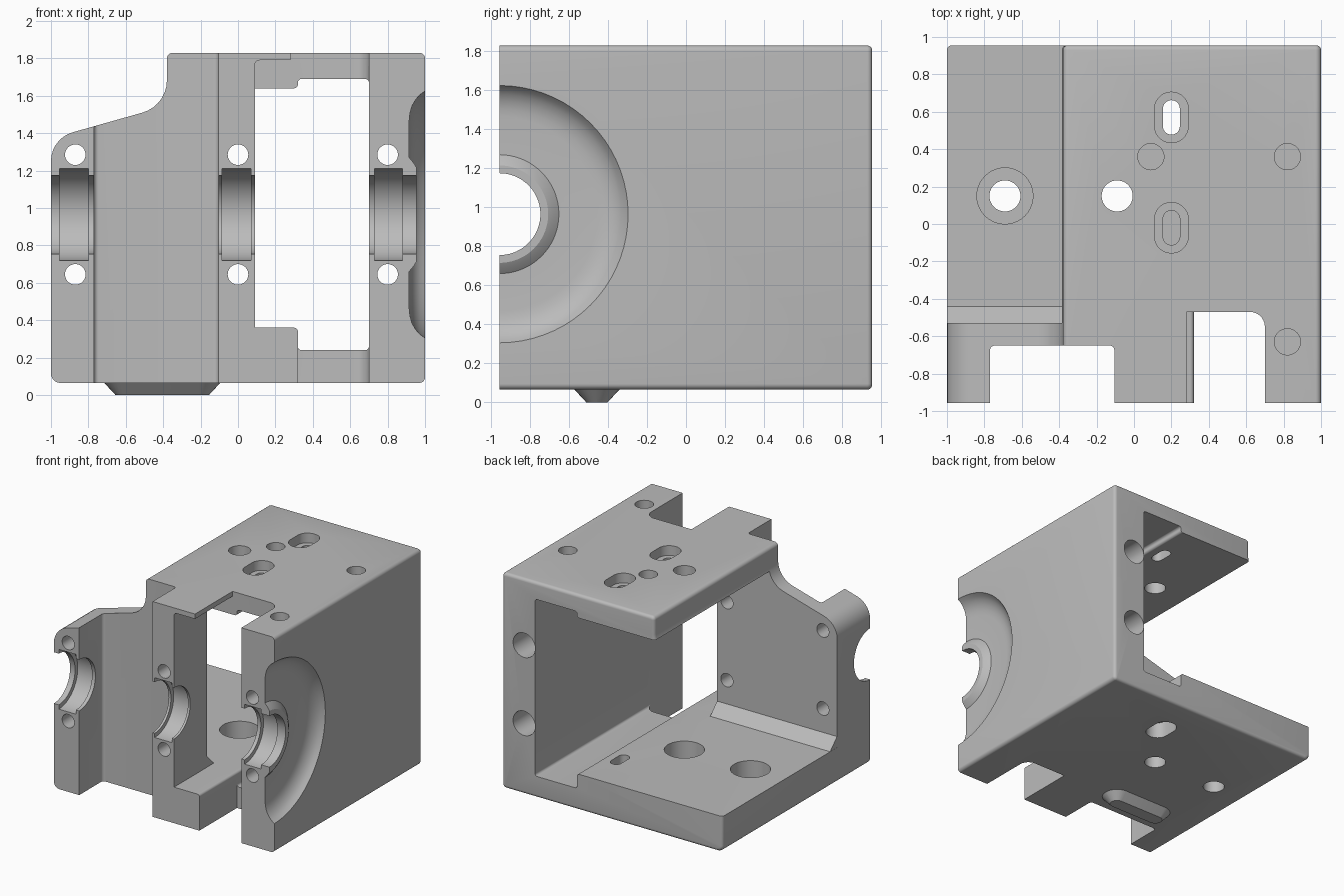
import bpy, bmesh
from math import cos, sin, pi, radians
from mathutils import Vector

if "Cube" in bpy.data.objects:
    bpy.data.objects.remove(bpy.data.objects["Cube"])

grey = bpy.data.materials.new("machined_grey")
grey.use_nodes = True
grey.diffuse_color = (0.5, 0.5, 0.5, 1)
grey.node_tree.nodes["Principled BSDF"].inputs["Base Color"].default_value = (0.5, 0.5, 0.5, 1)


def rounded(corners, steps=7):
    """Outline with filleted corners; a corner is (u, v) or (u, v, radius)."""
    out = []
    for i, c in enumerate(corners):
        p = Vector(c[:2])
        if len(c) < 3:
            out.append(p)
            continue
        r = c[2]
        a = (Vector(corners[i - 1][:2]) - p).normalized()
        b = (Vector(corners[(i + 1) % len(corners)][:2]) - p).normalized()
        half = a.angle(b) / 2
        centre = p + (a + b).normalized() * (r / sin(half))
        tangent = r * cos(half) / sin(half)
        start, end = p + a * tangent - centre, p + b * tangent - centre
        sweep = start.angle(end)
        for k in range(steps + 1):
            t = k / steps
            out.append(centre + (start * sin((1 - t) * sweep) + end * sin(t * sweep)) / sin(sweep))
    return out


def inset(outline, d):
    """Move a counter-clockwise outline inwards by d."""
    out = []
    for i, p in enumerate(outline):
        a = (p - outline[i - 1]).normalized()
        b = (outline[(i + 1) % len(outline)] - p).normalized()
        n = Vector((-a.y - b.y, a.x + b.x))
        out.append(p + n * d / (1 + a.dot(b)))
    return out


def circle(u, v, r, n=40):
    return [Vector((u + r * cos(2 * pi * k / n), v + r * sin(2 * pi * k / n))) for k in range(n)]


def slot(u, v, hu, hv):
    r = min(hu, hv) * 0.98
    return rounded([(u + a * hu, v + b * hv, r) for a, b in ((-1, -1), (1, -1), (1, 1), (-1, 1))])


def loft(name, axis, layers):
    """Skin a closed solid over (outline, position along axis) layers."""
    place = {"x": lambda p, t: (t, p[0], p[1]),
             "y": lambda p, t: (p[0], t, p[1]),
             "z": lambda p, t: (p[0], p[1], t)}[axis]
    bm = bmesh.new()
    rings = [[bm.verts.new(place(p, t)) for p in outline] for outline, t in layers]
    bm.faces.new(rings[0])
    bm.faces.new(rings[-1])
    for a, b in zip(rings, rings[1:]):
        for i in range(len(a)):
            j = (i + 1) % len(a)
            bm.faces.new((a[i], a[j], b[j], b[i]))
    bmesh.ops.recalc_face_normals(bm, faces=bm.faces)
    mesh = bpy.data.meshes.new(name)
    bm.to_mesh(mesh)
    bm.free()
    mesh.materials.append(grey)
    ob = bpy.data.objects.new(name, mesh)
    bpy.context.collection.objects.link(ob)
    return ob


def combine(tool, operation="DIFFERENCE"):
    mod = body.modifiers.new("combine", "BOOLEAN")
    mod.operation, mod.solver, mod.object = operation, "EXACT", tool
    bpy.context.view_layer.objects.active = body
    bpy.ops.object.modifier_apply(modifier=mod.name)
    bpy.data.objects.remove(tool)


def cut(outline, axis, lo, hi):
    combine(loft("cutter", axis, [(outline, lo), (outline, hi)]))


# Outer envelope: flat front, softened back edge
silhouette = rounded([(-1, 0.065, 0.05), (1, 0.065, 0.03), (1, 1.83, 0.03), (-0.38, 1.83, 0.03),
                      (-0.38, 1.547, 0.18), (-1, 1.372, 0.16)])
SOFT = 0.025
layers = [(silhouette, -0.957)]
for k in range(5):
    angle = k / 4 * pi / 2
    layers.append((inset(silhouette, SOFT * (1 - cos(angle))), 0.955 - SOFT * (1 - sin(angle))))
body = loft("housing_body", "y", layers)

# Main cavity behind the front wall, then the open bay beside it
stepped = [(u, v, 0.02) for u, v in
           ((0.32, 0.36), (0.32, 0.24), (0.7, 0.24), (0.7, 1.69), (0.32, 1.69), (0.32, 1.64))]
cut(rounded([(-1.2, 0.36)] + stepped + [(-1.2, 1.64)]), "y", -0.53, 1.2)
cut(rounded([(0.09, 0.36)] + stepped + [(0.09, 1.64)]), "y", -1.2, -0.3)

# Sloped foot joining the front wall to the floor
foot = [(-0.6, 0.3), (-0.38, 0.3), (-0.53, 0.45), (-0.6, 0.45)]
combine(loft("foot", "x", [(foot, -0.999), (foot, 0.089)]), "UNION")

# Notches in the front edge
cut(rounded([(-0.77, -1.2), (-0.105, -1.2), (-0.105, -0.65, 0.025), (-0.77, -0.65, 0.025)]), "z", -0.5, 2.5)
cut(rounded([(0.28, -1.2), (0.7, -1.2), (0.7, -0.47, 0.08), (0.28, -0.47)]), "z", 1.5, 2.5)
cut(rounded([(0.32, -1.2), (0.7, -1.2), (0.7, -0.47, 0.08), (0.32, -0.47)]), "z", -0.5, 0.6)
cut(rounded([(0.09, 1.5), (0.32, 1.5), (0.32, 1.79), (0.09, 1.79, 0.025)]), "y", -1.2, -0.47)

# Half-round bearing seats and the dished recess on the outer side
seats = [(-1.2, 0.21)]
for lo, hi in ((-0.955, -0.8), (-0.085, 0.07), (0.73, 0.88)):
    seats += [(lo, 0.21), (lo, 0.245), (hi, 0.245), (hi, 0.21)]
seats += [(0.955, 0.21), (0.955, 0.25), (0.94, 0.275), (0.915, 0.305), (0.915, 0.5), (0.919, 0.54),
          (0.93, 0.58), (0.95, 0.615), (0.972, 0.64), (1.0, 0.66), (1.2, 0.66)]
combine(loft("cutter", "x", [(circle(-0.957, 0.965, r, 72), x) for x, r in seats]))

# Clamp bolt holes, counterbored from the back on the full-depth wall
for z in (0.645, 1.285):
    for x, end in ((-0.87, -0.4), (0.0, -0.4), (0.8, 1.2)):
        cut(circle(x, z, 0.055), "y", -1.2, end)
    cut(circle(0.8, z, 0.1), "y", -0.45, 1.2)

# Floor holes with counterbores, and the matching hole in the top plate
for x in (-0.69, -0.09):
    cut(circle(x, 0.15, 0.083), "z", -0.5, 0.6)
    cut(circle(x, 0.15, 0.15), "z", 0.17, 0.6)
cut(circle(-0.09, 0.15, 0.083), "z", 1.4, 2.2)

# Stepped slots in the top plate and one in the floor
for y in (-0.02, 0.57):
    cut(slot(0.2, y, 0.045, 0.092), "z", 1.4, 2.2)
    cut(slot(0.2, y, 0.09, 0.135), "z", 1.75, 2.2)
cut(slot(0.2, 0.57, 0.045, 0.092), "z", -0.5, 0.6)
cut(slot(0.2, 0.57, 0.09, 0.135), "z", -0.5, 0.2)

# Blind holes in the top
for x, y in ((0.09, 0.36), (0.82, 0.36), (0.82, -0.63)):
    cut(circle(x, y, 0.07), "z", 1.72, 2.2)

# Tapered locating key underneath
key = loft("locating_key", "z", [(slot(-0.405, -0.457, 0.25, 0.055), 0.0),
                                 (slot(-0.405, -0.457, 0.315, 0.12), 0.07)])

for ob in (body, key):
    bpy.ops.object.select_all(action="DESELECT")
    ob.select_set(True)
    bpy.context.view_layer.objects.active = ob
    bpy.ops.object.shade_smooth_by_angle(angle=radians(30))
